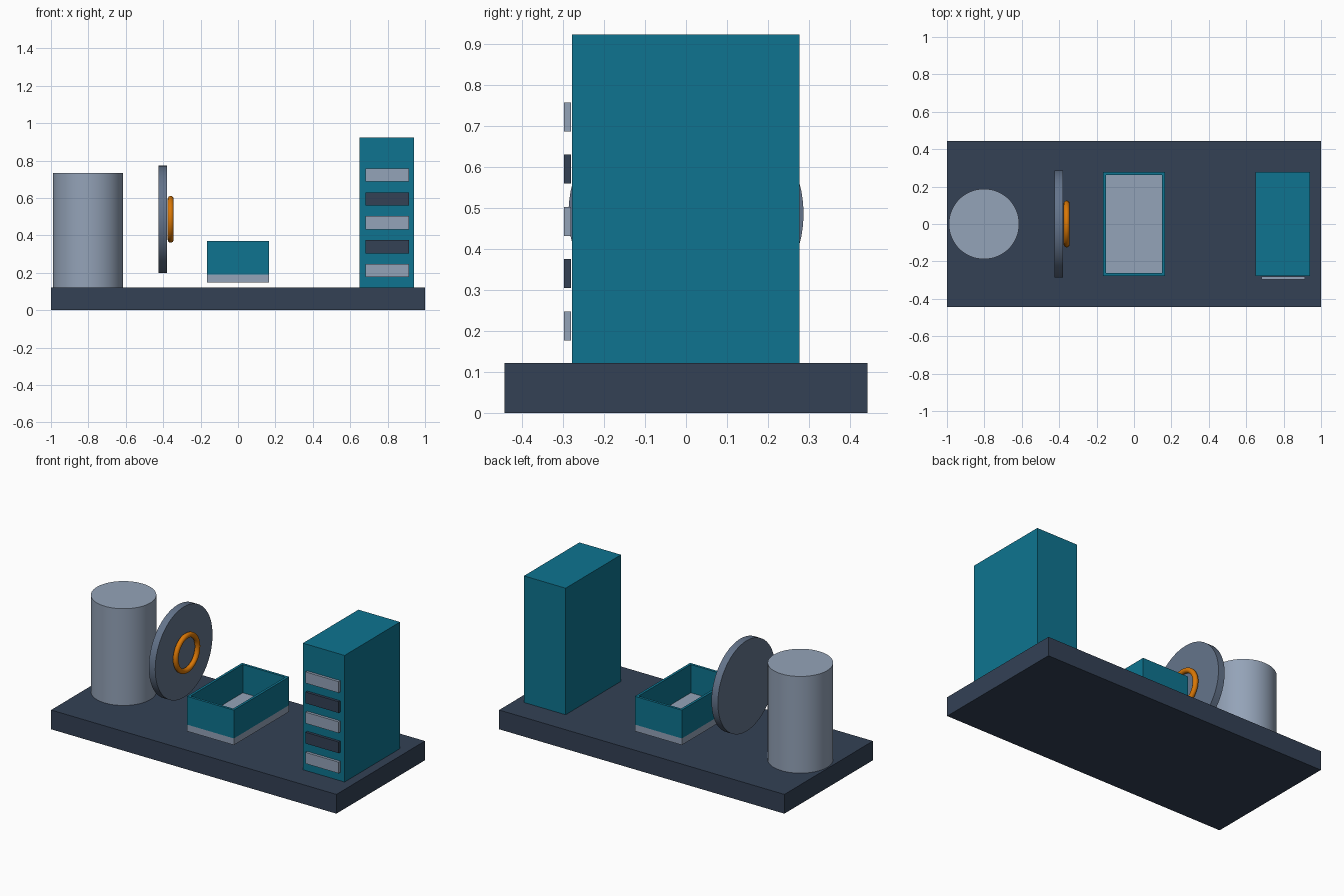
import bpy
import math

cube = bpy.data.objects.get("Cube")
if cube:
    bpy.data.objects.remove(cube, do_unlink=True)


def material(name, hex_code):
    # sRGB hex to linear colour
    srgb = [int(hex_code[i:i + 2], 16) / 255 for i in (0, 2, 4)]
    colour = [c / 12.92 if c < 0.04 else ((c + 0.055) / 1.055) ** 2.4 for c in srgb] + [1]
    mat = bpy.data.materials.new(name)
    mat.use_nodes = True
    mat.diffuse_color = colour
    mat.node_tree.nodes["Principled BSDF"].inputs["Base Color"].default_value = colour
    return mat


dark = material("dark slate", "334155")
mid = material("mid slate", "64748B")
pale = material("pale slate", "94A3B8")
teal = material("teal", "0E7490")
amber = material("amber", "D97706")


def finish(name, mat, smooth=False):
    obj = bpy.context.object
    obj.name = name
    obj.data.materials.clear()
    obj.data.materials.append(mat)
    if smooth:
        bpy.ops.object.shade_smooth_by_angle(angle=math.radians(35))
    return obj


def box(name, mat, x, y, z):
    # Box spanning the given (low, high) ranges
    spans = (x, y, z)
    bpy.ops.mesh.primitive_cube_add(size=1, location=[(a + b) / 2 for a, b in spans])
    bpy.context.object.scale = [b - a for a, b in spans]
    bpy.ops.object.transform_apply(location=False, rotation=False, scale=True)
    return finish(name, mat)


def cylinder(name, mat, radius, depth, location, rotation=(0, 0, 0)):
    bpy.ops.mesh.primitive_cylinder_add(vertices=64, radius=radius, depth=depth,
                                        location=location, rotation=rotation)
    return finish(name, mat, True)


# Base slab
box("base", dark, (-1, 1), (-0.443, 0.443), (0, 0.122))

# Upright drum
cylinder("drum", pale, 0.188, 0.613, (-0.802, 0, 0.4285))

# Standing disc with ring on its inner face
sideways = (0, math.pi / 2, 0)
cylinder("disc", mid, 0.287, 0.045, (-0.402, 0, 0.486), sideways)
bpy.ops.mesh.primitive_torus_add(major_radius=0.109, minor_radius=0.016,
                                 major_segments=64, minor_segments=16,
                                 location=(-0.36, 0, 0.486), rotation=sideways)
finish("ring", amber, True)

# Open tray: floor plate and four walls
W, D, T = 0.165, 0.277, 0.016
wall_z = (0.19, 0.369)
box("tray_floor", pale, (-W, W), (-D, D), (0.148, 0.19))
for side, s in (("left", 1), ("right", -1)):
    box("tray_wall_" + side, teal, sorted((s * (W - T), s * W)), (-D, D), wall_z)
for side, s in (("front", -1), ("back", 1)):
    box("tray_wall_" + side, teal, (T - W, W - T), sorted((s * (D - T), s * D)), wall_z)

# Cabinet with five alternating front plates
box("cabinet", teal, (0.65, 0.942), (-0.278, 0.277), (0.122, 0.924))
for i in range(5):
    low = 0.177 + i * 0.1275
    box(f"cabinet_plate_{i + 1}", dark if i % 2 else pale,
        (0.682, 0.914), (-0.298, -0.281), (low, low + 0.071))
